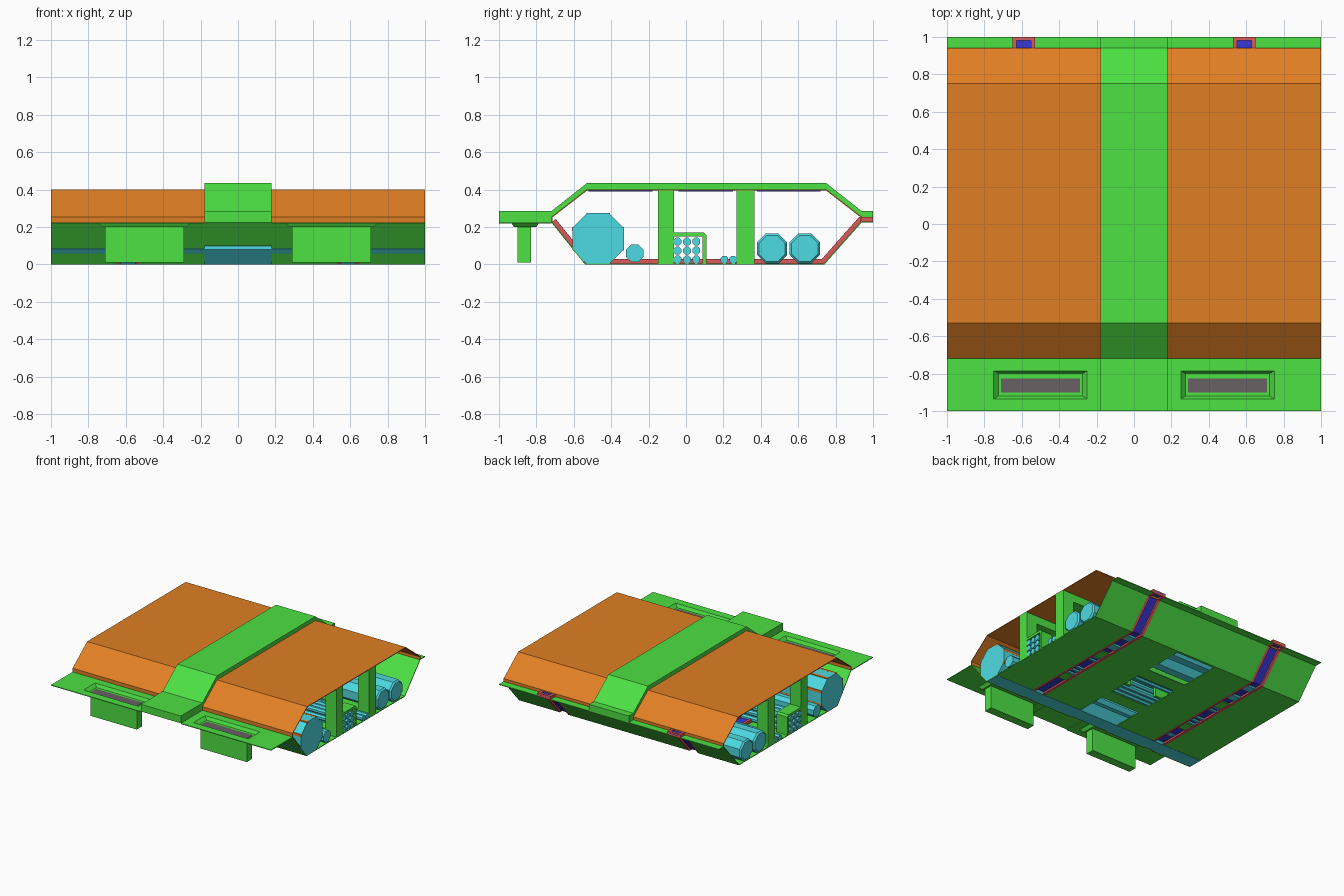
import bpy, bmesh, math
from mathutils import Vector

cube = bpy.data.objects.get("Cube")
if cube:
    bpy.data.objects.remove(cube, do_unlink=True)


def material(name, r, g, b):
    m = bpy.data.materials.new(name)
    m.use_nodes = True
    m.diffuse_color = (r, g, b, 1)
    m.node_tree.nodes["Principled BSDF"].inputs["Base Color"].default_value = (r, g, b, 1)
    return m


GREEN = material("green", 0.074, 0.75, 0.056)
ORANGE = material("orange", 0.745, 0.212, 0.018)
CYAN = material("cyan", 0.076, 0.70, 0.76)
RED = material("red", 0.73, 0.10, 0.10)
BLUE = material("blue", 0.038, 0.038, 0.66)
GREY = material("grey", 0.138, 0.119, 0.127)


def loft(name, rings, mat, caps=True):
    """Skin equal-length rings of 3D points."""
    bm = bmesh.new()
    loops = [[bm.verts.new(p) for p in ring] for ring in rings]
    n = len(loops[0])
    for a, b in zip(loops, loops[1:]):
        for i in range(n):
            j = (i + 1) % n
            bm.faces.new((a[i], a[j], b[j], b[i]))
    if caps:
        bm.faces.new(loops[0])
        bm.faces.new(loops[-1])
        bmesh.ops.recalc_face_normals(bm, faces=bm.faces)
    mesh = bpy.data.meshes.new(name)
    bm.to_mesh(mesh)
    bm.free()
    mesh.materials.append(mat)
    ob = bpy.data.objects.new(name, mesh)
    bpy.context.collection.objects.link(ob)
    return ob


def extrude(name, profile, x0, x1, mat):
    """Extrude a (y, z) profile along x."""
    return loft(name, [[(x, y, z) for y, z in profile] for x in (x0, x1)], mat)


def box(name, x0, x1, y0, y1, z0, z1, mat):
    return extrude(name, [(y0, z0), (y1, z0), (y1, z1), (y0, z1)], x0, x1, mat)


def offset(path, d):
    """Shift a (y, z) path sideways with mitred corners."""
    pts = [Vector(p) for p in path]
    normals = []
    for a, b in zip(pts, pts[1:]):
        t = (b - a).normalized()
        normals.append(Vector((-t.y, t.x)))
    out = []
    for i, p in enumerate(pts):
        a, b = normals[max(i - 1, 0)], normals[min(i, len(normals) - 1)]
        out.append(tuple(p + (a + b) * d / (1 + a.dot(b))))
    return out


def sheet(name, path, x0, x1, mat, d0, d1):
    return extrude(name, offset(path, d0) + offset(path, d1)[::-1], x0, x1, mat)


def barrel(name, y, z, apothem, bevel=0.0, half=1.0):
    """Octagonal drum lying along x, with optional bevelled ends."""
    r = apothem / math.cos(math.pi / 8)
    stations = [(-half, r - bevel), (-half + bevel, r), (half - bevel, r), (half, r - bevel)]
    if not bevel:
        stations = stations[1:3]
    angles = [math.pi / 8 + k * math.pi / 4 for k in range(8)]
    return loft(name, [[(x, y + q * math.cos(a), z + q * math.sin(a)) for a in angles]
                       for x, q in stations], CYAN)


def mirrored(maker, name, a, x0, x1, *rest):
    """Build a profile part on both sides of x = 0."""
    maker(name + "_left", a, x0, x1, *rest)
    maker(name + "_right", a, -x1, -x0, *rest)


T = 0.006
DECK = 0.225
hull = [(-0.72, DECK), (-0.54, 0), (0.74, 0), (0.94, DECK), (1, DECK)]
roof = [(-0.72, DECK), (-0.72, 0.255), (-0.53, 0.402), (0.75, 0.402), (0.94, 0.255), (0.94, DECK)]

# Roof shells and raised centre spine
mirrored(sheet, "roof_panel", roof, 0.18, 1, ORANGE, -T, 0)
spine = [(-1, DECK), (-0.72, DECK), (-0.72, 0.255), (-0.53, 0.40), (0.75, 0.40), (0.94, 0.255),
         (0.94, DECK), (1, DECK), (1, 0.285), (0.94, 0.285), (0.75, 0.435), (-0.53, 0.435),
         (-0.72, 0.285), (-1, 0.285)]
extrude("centre_spine", spine, -0.18, 0.18, GREEN)

# Hull skin, split by the light channels
mirrored(sheet, "inner_hull", hull, 0.18, 0.53, GREEN, 0, T)
mirrored(sheet, "outer_hull", hull, 0.65, 1, GREEN, 0, T)

# Centre hull: end slopes and crossbars between the open bays
sheet("centre_front_slope", [(-0.72, DECK), (-0.62, 0.10)], -0.18, 0.18, GREEN, 0, T)
sheet("centre_back_slope", [(0.72, 0), (0.74, 0), (0.94, DECK)], -0.18, 0.18, GREEN, 0, T)
for i, (y0, y1) in enumerate([(-0.16, -0.05), (0.26, 0.38)]):
    box(f"floor_crossbar_{i}", -0.18, 0.18, y0, y1, 0, T, GREEN)

# Recessed light channels running under the hull
mirrored(sheet, "channel_inner_rail", hull, 0.53, 0.552, RED, 0, 0.03)
mirrored(sheet, "channel_outer_rail", hull, 0.628, 0.65, RED, 0, 0.03)
mirrored(sheet, "channel_light", hull, 0.552, 0.628, BLUE, 0.014, 0.02)
for s in (-1, 1):
    box("channel_end", s * 0.59 - 0.04, s * 0.59 + 0.04, 0.98, 1, DECK, 0.255, RED)

# Front deck with recessed trays and legs
for side, s in (("left", 1), ("right", -1)):
    for i, (a, b, y0, y1) in enumerate([(0.18, 1, -1, -0.935), (0.18, 1, -0.785, -0.72),
                                        (0.18, 0.25, -0.935, -0.785),
                                        (0.75, 1, -0.935, -0.785)]):
        box(f"front_deck_{side}_{i}", s * a, s * b, y0, y1, DECK - T, DECK, GREEN)

    def rect(a, b, y0, y1, z):
        return [(s * a, y0, z), (s * b, y0, z), (s * b, y1, z), (s * a, y1, z)]

    loft("tray_" + side, [rect(0.25, 0.75, -0.935, -0.785, DECK),
                          rect(0.275, 0.725, -0.92, -0.80, 0.2),
                          rect(0.29, 0.71, -0.90, -0.825, 0.2)], GREEN, caps=False)
    box("leg_" + side, s * 0.29, s * 0.71, -0.90, -0.83, 0.01, 0.2, GREEN)
    box("tray_plate_" + side, s * 0.29, s * 0.71, -0.90, -0.825, 0.2, 0.203, GREY)

# Bulkhead frames: posts with top and bottom beams
for i, (y0, y1) in enumerate([(-0.15, -0.065), (0.27, 0.365)]):
    for s in (-1, 1):
        box("outer_post", s * 0.9, s, y0, y1, T, 0.40, GREEN)
        box("inner_post", s * 0.12, s * 0.24, y0, y1, T, 0.40, GREEN)
    box(f"top_beam_{i}", -0.9, 0.9, y0, y1, 0.33, 0.40, GREEN)
    box(f"bottom_beam_{i}", -0.9, 0.9, y0, y1, T, 0.05, GREEN)

# Ceiling lights
for i, (y0, y1) in enumerate([(-0.52, -0.18), (-0.04, 0.25), (0.38, 0.72)]):
    box(f"ceiling_light_{i}", -0.1, 0.1, y0, y1, 0.391, 0.40, BLUE)

# Large front tank with orange corner strips
barrel("front_tank", -0.47, 0.137, 0.138)
for k in (0, 1, 2, 3, 7):
    a = math.pi / 8 + k * math.pi / 4
    y, z = -0.47 + 0.139 * math.cos(a), 0.137 + 0.139 * math.sin(a)
    box(f"tank_strip_{k}", -1, 1, y - 0.01, y + 0.01, z - 0.01, z + 0.01, ORANGE)

# Smaller drums and loose pipes
barrel("small_drum", -0.274, 0.06, 0.046)
for i, y in enumerate((0.46, 0.635)):
    barrel(f"rear_drum_{i}", y, 0.085, 0.081, bevel=0.012)
for i, y in enumerate((0.205, 0.252)):
    barrel(f"floor_pipe_{i}", y, 0.026, 0.02)

# Pipe rack
rack = [(-0.065, 0.15), (0.088, 0.15), (0.088, T), (0.11, T), (0.11, 0.155), (0.097, 0.17),
        (-0.065, 0.17)]
mirrored(extrude, "pipe_rack", rack, 0.9, 1, GREEN)
mirrored(extrude, "inner_pipe_rack", rack, 0.12, 0.24, GREEN)
for row in range(3):
    for col in range(3):
        barrel(f"rack_pipe_{row}_{col}", -0.045 + col * 0.05, 0.026 + row * 0.048, 0.021)
